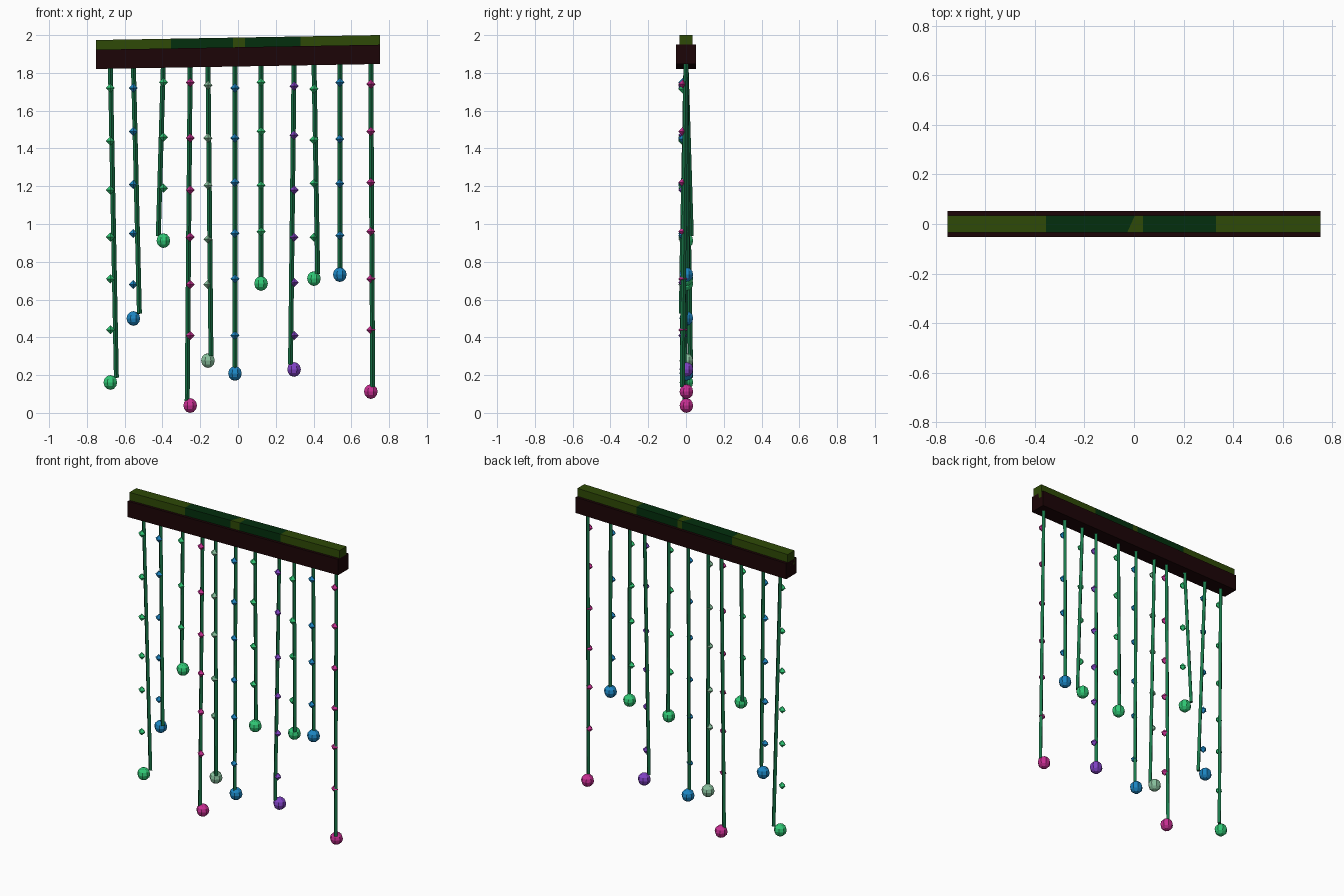
import bpy, bmesh, math
from mathutils import Vector, Matrix

cube = bpy.data.objects.get("Cube")
if cube:
    bpy.data.objects.remove(cube, do_unlink=True)


def material(name, rgb):
    m = bpy.data.materials.new(name)
    m.use_nodes = True
    m.diffuse_color = (*rgb, 1)
    m.node_tree.nodes["Principled BSDF"].inputs["Base Color"].default_value = (*rgb, 1)
    return m


brown = material("dark_bark", (0.012, 0.0015, 0.002))
olive = material("olive_moss", (0.028, 0.068, 0.002))
forest = material("forest_moss", (0.001, 0.028, 0.004))
vine = material("vine_green", (0.009, 0.18, 0.065))
gems = {
    "green": material("gem_green", (0.03, 0.58, 0.18)),
    "blue": material("gem_blue", (0.012, 0.24, 0.55)),
    "pink": material("gem_pink", (0.58, 0.028, 0.29)),
    "pale": material("gem_pale_green", (0.25, 0.53, 0.34)),
    "purple": material("gem_purple", (0.22, 0.055, 0.56)),
}


def finish(name, bm, *mats):
    bmesh.ops.recalc_face_normals(bm, faces=bm.faces)
    mesh = bpy.data.meshes.new(name)
    bm.to_mesh(mesh)
    bm.free()
    for m in mats:
        mesh.materials.append(m)
    ob = bpy.data.objects.new(name, mesh)
    bpy.context.collection.objects.link(ob)


def beam(depth, low, high):
    """Long box whose right end sits slightly higher than its left."""
    bm = bmesh.new()
    bmesh.ops.create_cube(bm, size=1)
    for v in bm.verts:
        x = v.co.x * 1.505
        z = (low if v.co.z < 0 else high) + x * 0.0175
        v.co = (x, v.co.y * depth, z)
    return bm


# Wooden beam
finish("beam", beam(0.104, 1.834, 1.936), brown)

# Moss strip, cut across into colour bands; the middle cut runs at a slant
bm = beam(0.07, 1.90, 1.987)
cuts = [(-0.355, 0), (-0.012, 0.45), (0.037, 0), (0.33, 0)]
for x, slant in cuts:
    bmesh.ops.bisect_plane(bm, geom=bm.verts[:] + bm.edges[:] + bm.faces[:],
                           plane_co=(x, 0, 0), plane_no=(1, -slant, 0))
for f in bm.faces:
    c = f.calc_center_median()
    band = sum(c.x - s * c.y > x for x, s in cuts)
    f.material_index = band % 2
finish("moss_strip", bm, olive, forest)


def strand(index, x, sway, ball_z, colour, beads):
    """Hanging vine with small diamond beads and a round gem at its tip."""
    top = Vector((x, 0, 1.86 + x * 0.0175))
    tip = Vector((x + sway[0], sway[1], ball_z + 0.025))
    axis = top - tip
    bm = bmesh.new()
    bmesh.ops.create_cone(bm, cap_ends=True, segments=4, radius1=0.013,
                          radius2=0.013, depth=axis.length)
    turn = Vector((0, 0, 1)).rotation_difference(axis).to_matrix().to_4x4()
    bm.transform(Matrix.Translation((top + tip) / 2) @ turn)
    finish(f"vine_{index}", bm, vine)

    bm = bmesh.new()
    for z in beads:
        bmesh.ops.create_uvsphere(bm, u_segments=4, v_segments=2, radius=0.024,
                                  matrix=Matrix.Translation((x, -0.017, z)))
    finish(f"beads_{index}", bm, gems[colour])

    bm = bmesh.new()
    place = Matrix.Translation((x, 0.002, ball_z)) @ Matrix.Rotation(math.pi / 8, 4, "Z")
    bmesh.ops.create_uvsphere(bm, u_segments=8, v_segments=6, radius=0.039, matrix=place)
    finish(f"gem_{index}", bm, gems[colour])


# Hanging strands: x, sway of the tip (x, y), gem height, colour, bead heights
strands = [
    (-0.676, (0.032, 0.025), 0.161, "green", (1.72, 1.44, 1.18, 0.93, 0.71, 0.44)),
    (-0.554, (0.032, -0.025), 0.50, "blue", (1.72, 1.49, 1.21, 0.95, 0.68)),
    (-0.395, (-0.027, 0.028), 0.912, "green", (1.75, 1.46, 1.19)),
    (-0.253, (-0.016, -0.005), 0.039, "pink", (1.75, 1.455, 1.18, 0.93, 0.68, 0.41)),
    (-0.159, (0.016, -0.02), 0.277, "pale", (1.735, 1.455, 1.205, 0.92, 0.68)),
    (-0.016, (0, -0.01), 0.209, "blue", (1.72, 1.455, 1.22, 0.95, 0.71, 0.41)),
    (0.122, (0, 0.01), 0.685, "green", (1.75, 1.49, 1.205, 0.96)),
    (0.297, (-0.019, -0.018), 0.23, "purple", (1.73, 1.47, 1.18, 0.93, 0.69, 0.41)),
    (0.402, (0.02, -0.022), 0.711, "green", (1.715, 1.445, 1.215, 0.93)),
    (0.539, (0, 0.005), 0.732, "blue", (1.75, 1.45, 1.215, 0.94)),
    (0.703, (0.01, -0.02), 0.113, "pink", (1.74, 1.49, 1.22, 0.96, 0.71, 0.44)),
]
for i, spec in enumerate(strands, 1):
    strand(i, *spec)
